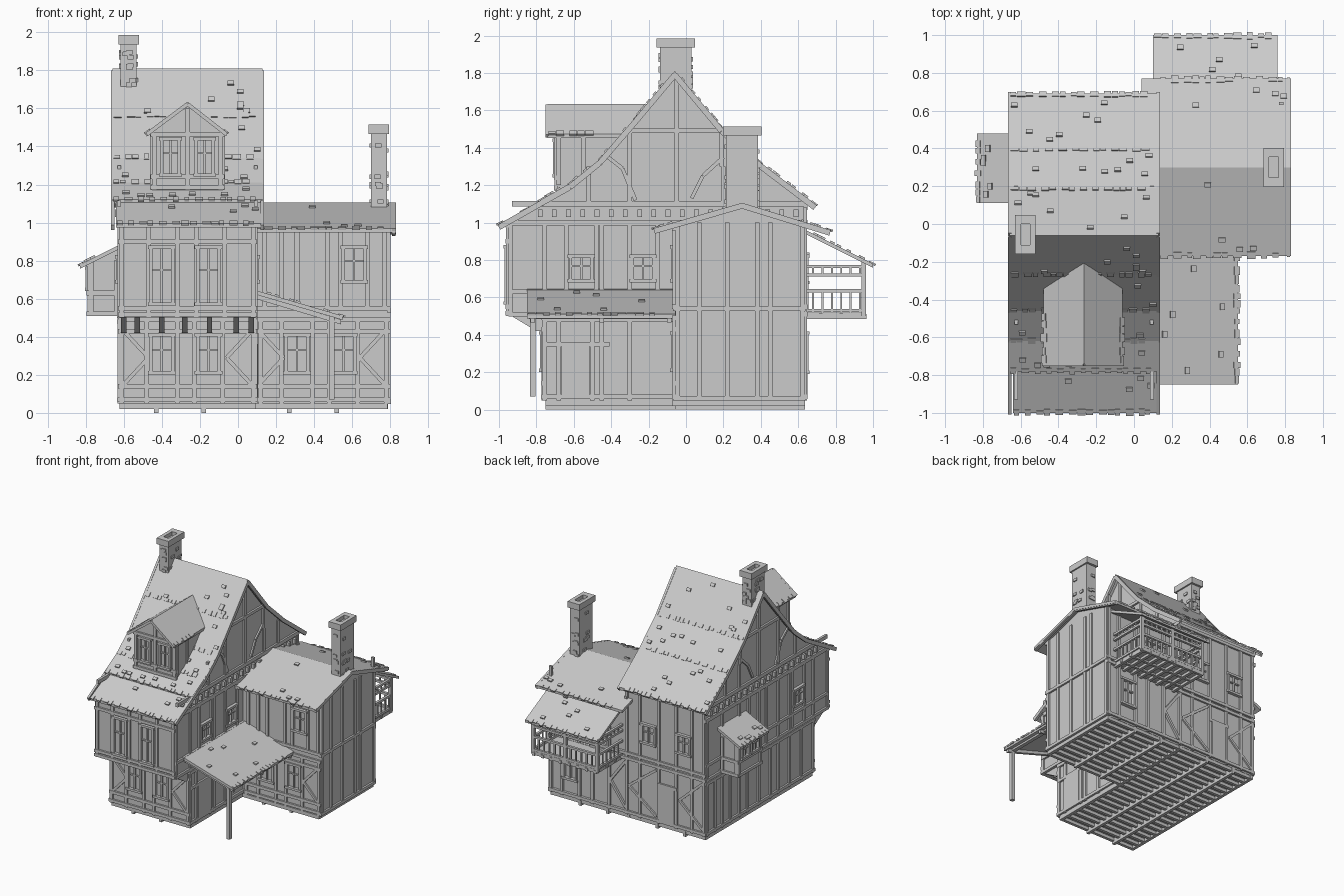
import bpy
import bmesh
import math
import random
from mathutils import Vector

random.seed(4)
cube = bpy.data.objects.get("Cube")
if cube:
    bpy.data.objects.remove(cube, do_unlink=True)

# One plain grey for the whole building
grey = bpy.data.materials.new("plain grey")
grey.use_nodes = True
COLOUR = (0.6, 0.6, 0.6, 1)
grey.diffuse_color = COLOUR
grey.node_tree.nodes["Principled BSDF"].inputs["Base Color"].default_value = COLOUR

X, Y, Z = Vector((1, 0, 0)), Vector((0, 1, 0)), Vector((0, 0, 1))


class Part:
    """Collects solids into one named object."""

    def __init__(self, name):
        self.name, self.bm = name, bmesh.new()

    def loft(self, ring_a, ring_b):
        a = [self.bm.verts.new(p) for p in ring_a]
        b = [self.bm.verts.new(p) for p in ring_b]
        self.bm.faces.new(a)
        self.bm.faces.new(b[::-1])
        for i in range(len(a)):
            j = (i + 1) % len(a)
            self.bm.faces.new((a[j], a[i], b[i], b[j]))

    def box(self, x0, x1, y0, y1, z0, z1):
        ring = [(x0, y0), (x1, y0), (x1, y1), (x0, y1)]
        self.loft([(x, y, z0) for x, y in ring], [(x, y, z1) for x, y in ring])

    def prism(self, profile, axis, lo, hi):
        place = (lambda a, b, t: (t, a, b)) if axis == "x" else (lambda a, b, t: (a, t, b))
        self.loft([place(a, b, lo) for a, b in profile], [place(a, b, hi) for a, b in profile])

    def slab(self, line, axis, lo, hi, t=0.022):
        self.prism(line + [(a, b - t) for a, b in line[::-1]], axis, lo, hi)

    def plank(self, wall, a, b, w=0.024, d=0.012):
        """Board lying on a wall plane, running from a to b."""
        o, u, v, n = wall
        p, q = o + u * a[0] + v * a[1], o + u * b[0] + v * b[1]
        side = (q - p).normalized().cross(n) * w / 2
        ring = [p - side, p + side, q + side, q - side]
        self.loft([r - n * 0.006 for r in ring], [r + n * d for r in ring])

    def rows(self, wall, heights, lo, hi, w=0.024):
        for z in heights:
            self.plank(wall, (lo, z), (hi, z), w, 0.015)

    def posts(self, wall, places, z0, z1, w=0.024):
        for u in places:
            self.plank(wall, (u, z0), (u, z1), w)

    def chain(self, wall, points, w=0.02):
        for a, b in zip(points, points[1:]):
            self.plank(wall, a, b, w)

    def window(self, wall, u, z0, z1, w=0.115):
        l, r, m = u - w / 2, u + w / 2, z0 + (z1 - z0) * 0.6
        for c in (l, r):
            self.plank(wall, (c, z0), (c, z1), 0.018, 0.02)
        self.plank(wall, (u, z0), (u, z1), 0.012, 0.014)
        for z in (z0, z1):
            self.plank(wall, (l - 0.015, z), (r + 0.015, z), 0.018, 0.025)
        self.plank(wall, (l, m), (r, m), 0.01)

    def shingles(self, axis, lo, hi, a, b, count):
        """Loose tiles on the slope from eave a to top b, and a ragged eave."""
        u, n0 = (X, Y) if axis == "x" else (Y, X)
        eave, top = n0 * a[0] + Z * a[1], n0 * b[0] + Z * b[1]
        v = (top - eave).normalized()
        n = u.cross(v)
        n = n if n.z > 0 else -n
        run, plane = (top - eave).length, (eave, u, v, n)
        for _ in range(count):
            s, h = random.uniform(lo, hi - 0.04), random.uniform(0.03, run - 0.05)
            self.plank(plane, (s, h), (s + 0.035, h), 0.025, 0.01)
        s = lo
        while s < hi - 0.05:
            w = random.uniform(0.025, 0.045)
            self.plank(plane, (s, 0.005), (s + w, 0.005), random.uniform(0.02, 0.04), 0.006)
            s += w + random.choice((0.004, 0.03))

    def done(self):
        bmesh.ops.recalc_face_normals(self.bm, faces=self.bm.faces)
        mesh = bpy.data.meshes.new(self.name)
        self.bm.to_mesh(mesh)
        self.bm.free()
        mesh.materials.append(grey)
        bpy.context.collection.objects.link(bpy.data.objects.new(self.name, mesh))


def wall_x(x, s):
    return (X * x, Y, Z, X * s)


def wall_y(y, s):
    return (Y * y, X, Z, Y * s)


# Roof curves
front_slope = [(-.78, 1.12), (-.62, 1.21), (-.46, 1.34), (-.27, 1.56), (-.06, 1.81)]
back_slope = [(.19, 1.51), (.4, 1.32), (.69, 1.1)]
skirt = [(-1, .995), (-.76, 1.115)]
gable = [(-.06, 1.105), (-.17, .97), (.3, 1.105), (.77, .96)]

# Masonry bodies
p = Part("tower_walls")
inner = [(y, z - .015) for y, z in front_slope + back_slope[:2]]
p.prism([(-.76, .05), (.635, .05), (.635, 1.12)] + inner[::-1]
        + [(-.95, 1), (-.95, .5), (-.76, .5)], "x", -.62, .09)
p.done()
p = Part("wing_walls")
p.prism([(-.06, .05), (.63, .05), (.63, .98), (.3, 1.09), (-.06, .98)], "x", .05, .79)
p.done()

# Floor frame and open joists below
p = Part("floor_frame")
p.box(-.62, .09, -.75, .635, .045, .06)
p.box(.09, .785, -.06, .635, .045, .06)
for x in (-.61, -.43, -.18, .08):
    p.box(x - .012, x + .012, -.75, .635, 0 if -.6 < x < 0 else .02, .05)
for x in (.27, .52, .775):
    p.box(x - .012, x + .012, -.06, .635, 0 if x < .7 else .02, .05)
for i in range(21):
    y = -.74 + i * .068
    p.box(-.62, .785 if y > -.08 else .09, y - .012, y + .012, .02, .05)
p.done()

# Roofs
p = Part("tower_roof")
p.slab(front_slope + back_slope, "x", -.66, .13)
slopes = list(zip(front_slope, front_slope[1:])) + list(zip(back_slope[::-1], back_slope[-2::-1]))
for a, b in slopes + [(back_slope[0], front_slope[-1])]:
    p.shingles("x", -.655, .125, a, b, 7)
p.done()
p = Part("skirt_roof")
p.slab(skirt, "x", -.64, .12)
p.shingles("x", -.635, .115, skirt[0], skirt[1], 4)
p.done()
p = Part("wing_roof")
p.slab(gable[1:], "x", .04, .83)
for e in (gable[1], gable[3]):
    p.shingles("x", .14, .825, e, gable[2], 4)
p.done()
p = Part("balcony_roof")
p.slab([(.62, .97), (1, .78)], "x", .1, .76)
p.shingles("x", .105, .755, (1, .78), (.64, .96), 8)
p.done()
p = Part("bay_roof")
p.slab([(-.83, .78), (-.61, .89)], "y", .11, .48)
p.shingles("y", .115, .475, (-.83, .78), (-.63, .88), 5)
p.done()

# Porch with a single post
p = Part("porch")
p.slab([(.09, .645), (.55, .51)], "y", -.85, -.06)
p.shingles("y", -.845, -.1, (.55, .51), (.09, .645), 6)
p.box(.478, .508, -.835, -.805, .07, .51)
p.box(.478, .508, -.84, -.06, .485, .51)
for y in (-.82, -.45, -.09):
    p.slab([(.09, .625), (.54, .49)], "y", y - .012, y + .012, .025)
p.done()

# Dormer
p = Part("dormer")
p.prism([(-.45, 1.13), (-.08, 1.13), (-.08, 1.475), (-.265, 1.61), (-.45, 1.475)], "y", -.69, -.21)
eaves = [(-.48, 1.475), (-.265, 1.635), (-.06, 1.475)]
p.slab(eaves, "y", -.74, -.21)
for e in (eaves[0], eaves[2]):
    p.shingles("y", -.735, -.42, e, eaves[1], 0)
w = wall_y(-.69, -1)
p.rows(w, (1.185, 1.24, 1.465), -.46, -.07)
p.posts(w, (-.44, -.265, -.09), 1.17, 1.47)
p.posts(w, (-.265,), 1.47, 1.6)
for u in (-.355, -.175):
    p.window(w, u, 1.25, 1.44, .09)
for c, s in ((-.45, -1), (-.08, 1)):
    p.posts(wall_x(c, s), (-.68, -.55), 1.2, 1.47)
p.chain((Y * -.74, X, Z, -Y), [(a, b - .012) for a, b in eaves])
p.done()

# Bay on the left wall
p = Part("side_bay")
p.prism([(-.78, .51), (-.61, .51), (-.61, .88), (-.78, .79)], "y", .15, .44)
w = wall_x(-.78, -1)
p.rows(w, (.52, .63, .78), .14, .45)
p.posts(w, (.155, .435), .51, .79)
for u in (.235, .36):
    p.window(w, u, .65, .76, .09)
for c, s in ((.15, -1), (.44, 1)):
    p.rows(wall_y(c, s), (.52, .63), -.79, -.62)
    p.posts(wall_y(c, s), (-.77, -.64), .51, .8)
p.done()

# Timber frame: front and back of tower and wing
p = Part("front_and_back_timbers")
w = wall_y(-.76, -1)
p.rows(w, (.07, .14, .43, .49), -.63, .1)
p.posts(w, (-.61, -.48, -.32, -.23, -.08, .08), .05, .5)
jetty = wall_y(-.95, -1)
p.rows(jetty, (.515, .55, .9, .985), -.63, .1)
p.posts(jetty, (-.61, -.47, -.32, -.22, -.07, .08), .5, 1)
low_wing = wall_y(-.06, -1)
p.rows(low_wing, (.07, .14, .43, .49, .55, .97), .1, .8)
p.posts(low_wing, (.12, .23, .39, .48, .63, .78), .05, .5)
p.posts(low_wing, (.14, .23, .31, .47, .54, .68, .77), .55, .98)
for wall, l, r in ((w, -.6, .07), (low_wing, .11, .77)):
    for c, s in ((l, 1), (r, -1)):
        p.chain(wall, [(c, .43), (c + s * .13, .29), (c, .15)])
for u in (-.4, -.155):
    p.window(w, u, .21, .41)
    p.window(jetty, u, .57, .87)
for u in (.31, .555):
    p.window(low_wing, u, .21, .41)
p.window(low_wing, .61, .69, .87)
back = wall_y(.635, 1)
p.rows(back, (.07, .51, .55), -.63, .8)
p.rows(back, (1.08,), -.63, .1)
p.posts(back, (-.61, -.5, -.36, -.2, -.03, .09, .78), .05, 1.08)
p.posts(back, (.25, .4, .52, .68), .05, .95)
for u in (-.43, -.11):
    p.window(back, u, .68, .83)
p.window(back, .6, .2, .41)
p.window(back, .33, .53, .82, .14)
for l, r in ((-.6, -.39), (-.18, .07), (.1, .24)):
    p.chain(back, [(l, .48), (r, .29), (l, .1)])
p.plank(back, (-.28, .07), (-.28, .36), .13, .015)
p.rows(back, (.37,), -.37, -.19)
p.done()

# Timber frame: both tower gables and the wing gable
p = Part("side_timbers")
for c, s in ((.09, 1), (-.62, -1)):
    w = wall_x(c, s)
    p.rows(w, (1.0, 1.1), -.93, .65, .03)
    p.rows(w, (.51, .63), -.95, .64)
    p.rows(w, (.07, .48), -.77, .64)
    p.rows(w, (1.49,), -.32, .2)
    p.posts(w, (-.755, -.45, -.3, -.05, .2, .42, .62), .05, 1)
    p.posts(w, (-.94, -.64, -.48, -.15, .08), .5, 1)
    p.posts(w, (-.52, -.3, -.05, .2, .38), 1.1, 1.3)
    p.posts(w, (-.3, -.05, .19), 1.3, 1.5)
    p.posts(w, (-.05,), 1.5, 1.77)
    p.chain(w, [(-.43, 1.36), (-.34, 1.29), (-.27, 1.12)])
    p.chain(w, [(.03, 1.13), (.09, 1.25), (.2, 1.35)])
    p.chain((X * (c + s * .035), Y, Z, X * s), [(y, z - .02) for y, z in skirt[:1] + front_slope + back_slope], .03)
    for i in range(19):
        y = -.78 + i * .076
        p.plank(w, (y, 1.03), (y, 1.07), .025, .025)
w = wall_x(.09, 1)
for u in (-.56, -.23):
    p.window(w, u, .69, .82)
p.plank(w, (-.59, .06), (-.59, .34), .15, .015)
p.rows(w, (.35,), -.75, -.41)
p.posts(w, (-.68, -.5), .05, .48)
left = wall_x(-.62, -1)
p.posts(left, (-.6, -.2, .1, .32, .52), .05, .5, .02)
p.window(left, -.56, .69, .82)
w = wall_x(.79, 1)
p.rows(w, (.06, .54), -.07, .64)
p.posts(w, (-.045, .07, .22, .38, .45, .625), .05, 1)
p.chain((X * .815, Y, Z, X), [(y, z - .015) for y, z in gable[1:]], .03)
p.done()

# Jetty brackets
p = Part("jetty_brackets")
for x in (-.6, -.53, -.4, -.28, -.15, -.01, .07):
    p.prism([(-.94, .505), (-.76, .505), (-.76, .42), (-.8, .42)], "x", x - .014, x + .014)
p.done()

# Balcony
p = Part("balcony")
p.box(.14, .72, .63, .96, .505, .52)
for i in range(8):
    x = .15 + i * .08
    p.box(x - .012, x + .012, .63, .965, .485, .51)
for y in (.72, .83, .95):
    p.box(.13, .73, y - .01, y + .01, .49, .515)
for z in (.53, .635, .72, .765):
    p.box(.13, .73, .94, .96, z - .009, z + .009)
    for x in (.14, .72):
        p.box(x - .01, x + .01, .63, .96, z - .009, z + .009)
for i in range(13):
    x = .14 + i * .58 / 12
    p.box(x - .006, x + .006, .944, .956, .52, .635)
    p.box(x - .006, x + .006, .944, .956, .72, .765)
for x in (.14, .72):
    for i in range(6):
        y = .68 + i * .05
        p.box(x - .005, x + .005, y - .005, y + .005, .52, .635)
        p.box(x - .005, x + .005, y - .005, y + .005, .72, .765)
for x in (.14, .43, .72):
    p.box(x - .013, x + .013, .937, .963, .5, .79)
p.done()

# Chimneys with rough stones and a hollow cap
for name, x, y, z0, z1 in (("tower_chimney", -.575, -.055, 1.69, 1.985), ("wing_chimney", .74, .3, 1.02, 1.515)):
    p = Part(name)
    p.box(x - .042, x + .042, y - .085, y + .085, z0, z1 - .03)
    for s in (-1, 1):
        p.box(x - .054, x + .054, y + s * .055, y + s * .103, z1 - .05, z1)
        p.box(x + s * .024, x + s * .054, y - .06, y + .06, z1 - .05, z1)
        for _ in range(9):
            z, v = random.uniform(z0 + .03, z1 - .09), random.uniform(-.06, .06)
            p.plank(wall_x(x + s * .042, s), (y + v - .018, z), (y + v + .018, z), .022, .008)
            p.plank(wall_y(y + s * .085, s), (x + v * .4 - .016, z), (x + v * .4 + .016, z), .022, .008)
    p.done()
